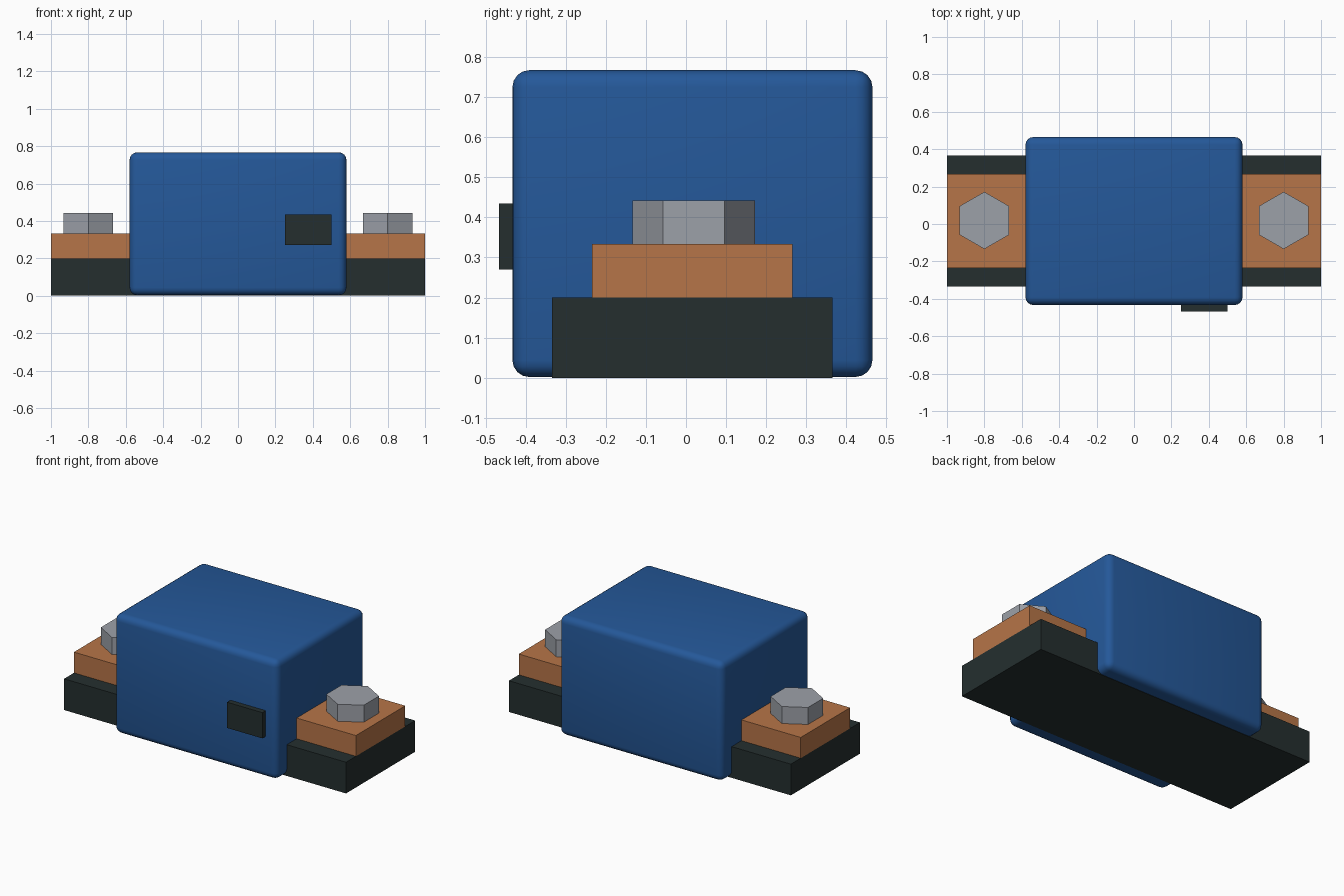
import bpy
import math

cube = bpy.data.objects.get("Cube")
if cube:
    bpy.data.objects.remove(cube, do_unlink=True)


def make_material(name, rgb):
    mat = bpy.data.materials.new(name)
    mat.use_nodes = True
    colour = (*rgb, 1.0)
    mat.diffuse_color = colour
    mat.node_tree.nodes["Principled BSDF"].inputs["Base Color"].default_value = colour
    return mat


blue = make_material("blue_casing", (0.018, 0.098, 0.32))
dark = make_material("dark_plastic", (0.018, 0.028, 0.028))
copper = make_material("copper", (0.47, 0.178, 0.065))
steel = make_material("grey_steel", (0.335, 0.355, 0.395))

MID_Y = 0.016  # shared centre line of all the main parts


def box(name, x, y, z, mat):
    """Box from (min, max) pairs on each axis."""
    spans = (x, y, z)
    bpy.ops.mesh.primitive_cube_add(size=1, location=[(a + b) / 2 for a, b in spans])
    obj = bpy.context.object
    obj.name = name
    obj.scale = [b - a for a, b in spans]
    bpy.ops.object.transform_apply(location=False, rotation=False, scale=True)
    obj.data.materials.append(mat)
    return obj


def prism(name, sides, radius, x, bottom, top, mat):
    """Upright prism with a corner pointing along y."""
    bpy.ops.mesh.primitive_cylinder_add(
        vertices=sides, radius=radius, depth=top - bottom,
        location=(x, MID_Y + 0.003, (bottom + top) / 2))
    obj = bpy.context.object
    obj.name = name
    obj.data.materials.append(mat)
    return obj


def centred(half):
    return (MID_Y - half, MID_Y + half)


# Base rail running under the whole unit
box("base_rail", (-1, 1), centred(0.35), (0, 0.2), dark)

# Rounded casing, its underside just clear of the rail's underside
casing = box("casing", (-0.58, 0.58), centred(0.449), (0.002, 0.767), blue)
bevel = casing.modifiers.new("rounded_edges", "BEVEL")
bevel.width = 0.042
bevel.segments = 4
bpy.context.view_layer.objects.active = casing
bpy.ops.object.modifier_apply(modifier=bevel.name)
bpy.ops.object.shade_smooth_by_angle(angle=math.radians(40))

# Small connector on the front
box("front_connector", (0.25, 0.5), (-0.467, -0.4), (0.27, 0.435), dark)

# Terminal block and hexagonal bolt at each end
for side, sign in (("left", 1), ("right", -1)):
    box(f"{side}_terminal_block", sorted((sign * 0.54, sign)),
        centred(0.25), (0.2, 0.333), copper)
    prism(f"{side}_bolt_head", 6, 0.153, sign * 0.8, 0.333, 0.442, steel)
    shaft = prism(f"{side}_bolt_shaft", 16, 0.075, sign * 0.8, 0.004, 0.34, steel)
    shaft.select_set(True)
    bpy.ops.object.shade_smooth_by_angle(angle=math.radians(40))
